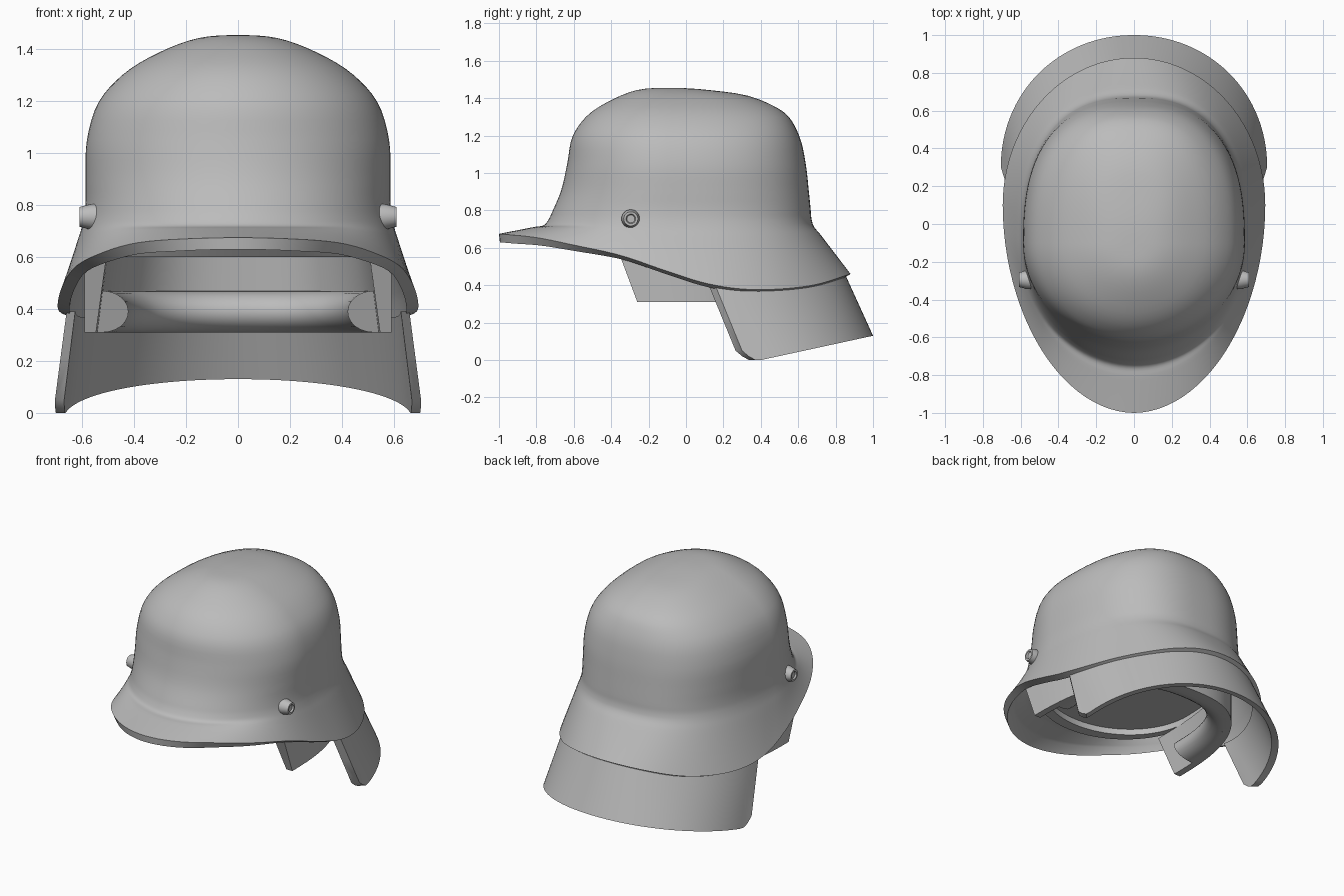
import bpy, bmesh
from math import sin, cos, pi
from mathutils import Vector, Matrix

cube = bpy.data.objects.get("Cube")
if cube:
    bpy.data.objects.remove(cube, do_unlink=True)

grey = bpy.data.materials.new("helmet_grey")
grey.use_nodes = True
grey.diffuse_color = (0.5, 0.5, 0.5, 1)
grey.node_tree.nodes["Principled BSDF"].inputs["Base Color"].default_value = (0.5, 0.5, 0.5, 1)


def loft(name, rings, closed=True, caps=False):
    """Skin a list of rings with quads; caps fill the first and last ring."""
    bm = bmesh.new()
    rows = [[bm.verts.new(p) for p in ring] for ring in rings]
    n = len(rows[0])
    for a, b in zip(rows, rows[1:]):
        for i in range(n if closed else n - 1):
            j = (i + 1) % n
            bm.faces.new((a[i], a[j], b[j], b[i]))
    if caps:
        bm.faces.new(rows[0])
        bm.faces.new(rows[-1])
    bmesh.ops.remove_doubles(bm, verts=bm.verts, dist=1e-5)
    bmesh.ops.recalc_face_normals(bm, faces=bm.faces)
    mesh = bpy.data.meshes.new(name)
    bm.to_mesh(mesh)
    bm.free()
    mesh.materials.append(grey)
    obj = bpy.data.objects.new(name, mesh)
    bpy.context.collection.objects.link(obj)
    return obj


def smooth(obj, angle=0.6):
    bpy.ops.object.select_all(action='DESELECT')
    obj.select_set(True)
    bpy.context.view_layer.objects.active = obj
    bpy.ops.object.shade_smooth_by_angle(angle=angle)


def power(v, n):
    return (1 if v >= 0 else -1) * abs(v) ** (2 / n)


def oval(a, w, front, back, mid, nf=2.0, nb=2.0):
    """Point at angle a on an egg shape with separate front and back curves."""
    n, h = (nb, back - mid) if sin(a) >= 0 else (nf, mid - front)
    return w * power(cos(a), n), mid + h * power(sin(a), n)


def spline(p0, p1, p2, p3, t):
    """Smooth curve from p1 to p2 that allows for uneven spacing."""
    d0, d1, d2 = (p1 - p0).length, (p2 - p1).length, (p3 - p2).length

    def slope(before, here, after, da, db):
        if da < 1e-6 or db < 1e-6:
            return (after - before) / max(da + db, 1e-6)
        return ((here - before) / da * db + (after - here) / db * da) / (da + db)

    m1 = slope(p0, p1, p2, d0, d1) * d1
    m2 = slope(p1, p2, p3, d1, d2) * d1
    s = t * t * (3 - 2 * t)
    return p1 * (1 - s) + p2 * s + m1 * (t * (1 - t) ** 2) - m2 * (t * t * (1 - t))


# Wavy height of the rim along the length of the helmet
RIM = [Vector(p) for p in [(-1, .675), (-.8, .655), (-.6, .615), (-.35, .56), (-.1, .475),
                           (.1, .412), (.3, .38), (.5, .38), (.7, .405), (.88, .46)]]


def rim_height(y):
    y = min(max(y, RIM[0].x), RIM[-1].x)
    end = len(RIM) - 1
    i = next(k for k in range(end) if y <= RIM[k + 1].x)
    t = (y - RIM[i].x) / (RIM[i + 1].x - RIM[i].x)
    return spline(RIM[max(i - 1, 0)], RIM[i], RIM[i + 1], RIM[min(i + 2, end)], t).y


# Shell: dome, flared skirt, rim edge, hollow underside and flat inner ceiling
SEG = 96
STEPS = 4
ANGLES = [2 * pi * i / SEG for i in range(SEG)]
DOME = [(1.455, 0, -.1, -.1), (1.444, .15, -.26, .12), (1.39, .30, -.4, .4),
        (1.3, .447, -.535, .55), (1.2, .535, -.605, .605), (1.05, .582, -.635, .64),
        (.9, .587, -.67, .657), (.8, .588, -.712, .667), (.755, .593, -.733, .671),
        (.722, .60, -.758, .68)]


def flat_ring(z, w, front, back):
    return [Vector((*oval(a, w, front, back, -.1, 2, 2.5), z)) for a in ANGLES]


control = [flat_ring(*row) for row in DOME]
rim, rim_under = [], []
for a in ANGLES:
    x, y = oval(a, .695, -1, .88, .1, 1.95, 2)
    z = rim_height(y)
    thick = .018 + .027 * min(1, max(0, (-y - .3) / .6))
    rim.append(Vector((x, y, z)))
    x, y = oval(a, .65, -.995, .85, .1, 1.95, 2)
    rim_under.append(Vector((x, y, z - thick)))
crease = control[-1]
for t in (.2, .6):
    control.append([p.lerp(q, t) for p, q in zip(crease, rim)])
control.append(rim)

half = SEG // 2
across_top = control[1][half:] + control[1][:half]
rings, last = [], len(control) - 1
for k in range(last):
    quad = [control[k - 1] if k else across_top,
            control[k], control[k + 1], control[min(k + 2, last)]]
    for s in range(STEPS):
        rings.append([spline(*p, s / STEPS) for p in zip(*quad)])
skirt = rings[-3 * STEPS:-1]
inside = [[Vector((p.x * .95, p.y * .965, p.z - .02)) for p in ring] for ring in reversed(skirt)]
rings += [rim, rim_under] + inside
rings += [flat_ring(.60, .55, -.64, .60), flat_ring(.60, .51, -.57, .55),
          flat_ring(.64, .51, -.57, .55), flat_ring(.64, 0, -.1, -.1)]
smooth(loft("helmet_shell", rings))


# Padded liner: a U-shaped band with a half-round roll along its lower inside
def horseshoe(name, section, start):
    rings = []
    for i in range(49):
        ring = []
        for inset, z in section:
            x, y = oval(pi * i / 48, .592 - inset, -1, .62 - inset, start, 2, 2.5)
            slant = .375 * (z - .31) * max(0, 1 - (y - start) / .4)
            ring.append((x, y - slant, z))
        rings.append(ring)
    smooth(loft(name, rings, caps=True))


horseshoe("liner_band", [(0, .60), (0, .31), (.045, .31), (.085, .60)], -.26)
roll = [(.07 + .1 * sin(pi * i / 12), .39 - .08 * cos(pi * i / 12)) for i in range(13)]
horseshoe("liner_roll", [(.03, .47), (.03, .31)] + roll, -.08)

# Neck guard: flared curtain hanging from the rear rim, with slanted front ends
columns = []
for i in range(65):
    a = pi * i / 64
    x0, y0 = oval(a, .66, -1, .857, .16)
    x1, y1 = oval(a, .705, -1, 1.0, .30, 2, 2.05)
    top = Vector((x0, y0, rim_height(y0) - .008))
    z1 = max(0, .13 * (y1 - .4) / .6, .05 * (1 - (y1 - .30) / .06))
    low = Vector((x1, y1, z1))
    columns.append([top.lerp(low, s / 4) for s in range(5)])
strips = [col + [Vector((p.x * .95, p.y - .035, p.z)) for p in reversed(col)]
          for col in columns]
smooth(loft("neck_guard", strips, caps=True))

# Side bolts: tapered studs with a raised ring and a sunken centre
STUD = [(.05, -.06), (.05, 0), (.038, .045), (.026, .045), (.021, .035), (0, .035)]
for side, name in ((1, "left_bolt"), (-1, "right_bolt")):
    place = Matrix.Translation((side * .565, -.295, .755))
    rings = [[place @ Vector((side * h, r * cos(2 * pi * i / 24), r * sin(2 * pi * i / 24)))
              for i in range(24)] for r, h in STUD]
    smooth(loft(name, rings), .5)
